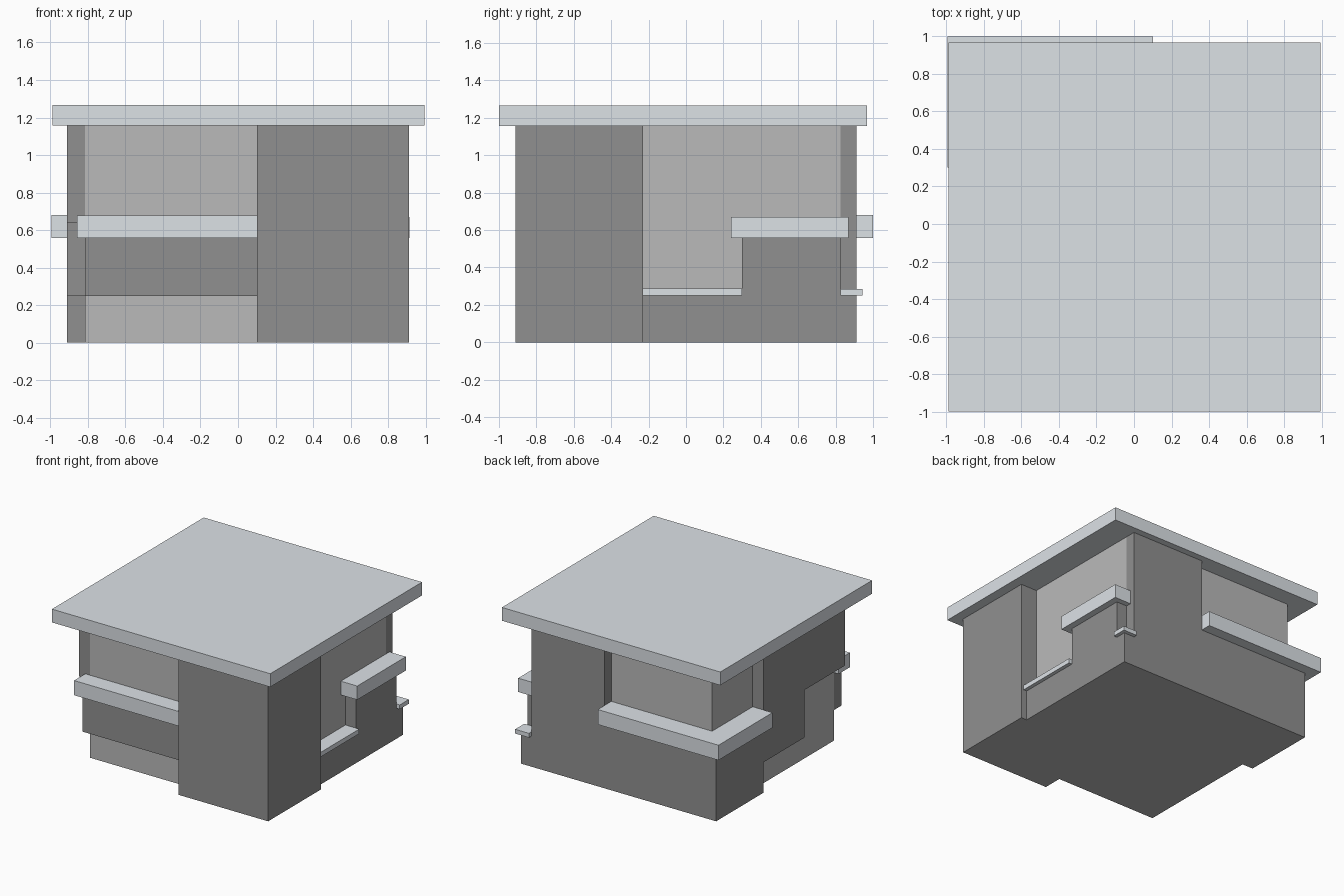
import bpy, bmesh

if "Cube" in bpy.data.objects:
    bpy.data.objects.remove(bpy.data.objects["Cube"])


def material(name, rgb):
    m = bpy.data.materials.new(name)
    m.diffuse_color = (*rgb, 1)
    m.use_nodes = True
    m.node_tree.nodes["Principled BSDF"].inputs["Base Color"].default_value = m.diffuse_color
    return m


DARK = material("dark_grey_wall", (0.28, 0.28, 0.28))
LIGHT = material("light_grey_wall", (0.49, 0.49, 0.49))
TRIM = material("pale_blue_grey_trim", (0.72, 0.76, 0.795))


def prism(name, mat, pts, lo, hi, axis="z"):
    """Extrude a 2D outline: (x, y) along z, or (y, z) along x."""
    put = (lambda a, b, h: (a, b, h)) if axis == "z" else (lambda a, b, h: (h, a, b))
    bm = bmesh.new()
    face = bm.faces.new([bm.verts.new(put(a, b, lo)) for a, b in pts])
    top = bmesh.ops.extrude_face_region(bm, geom=[face], use_keep_orig=True)
    verts = [g for g in top["geom"] if isinstance(g, bmesh.types.BMVert)]
    bmesh.ops.translate(bm, verts=verts, vec=put(0, 0, hi - lo))
    bmesh.ops.recalc_face_normals(bm, faces=bm.faces[:])
    mesh = bpy.data.meshes.new(name)
    bm.to_mesh(mesh)
    bm.free()
    mesh.materials.append(mat)
    # Wall undersides on the ground are light grey
    if mat is DARK:
        mesh.materials.append(LIGHT)
        for p in mesh.polygons:
            if p.normal.z < -0.5 and p.center.z < 0.01:
                p.material_index = 1
    obj = bpy.data.objects.new(name, mesh)
    bpy.context.collection.objects.link(obj)
    return obj


def box(name, mat, x, y, z):
    pts = [(x[0], y[0]), (x[1], y[0]), (x[1], y[1]), (x[0], y[1])]
    return prism(name, mat, pts, *z)


# Main reference planes
E = 0.912                      # outer wall face
L, R = -0.815, 0.765           # core sides
F, B = -0.755, 0.825           # core front and back
TOP, SILL, BASE = 1.157, 0.557, 0.25

# Light core
box("core_walls", LIGHT, (L, R), (F, B), (0, TOP))

# Flat roof slab
box("roof_slab", TRIM, (-0.988, 0.993), (-1.0, 0.967), (TOP, 1.266))

# Full-height corner block at the front right
prism("front_corner_block", DARK,
      [(0.1, -E), (E, -E), (E, -0.23), (R, -0.23), (R, F), (0.1, F)], 0, TOP)

# Full-height wall at the back right
box("back_wall", DARK, (0.1, R), (B, E), (0, TOP))

# Low wall wrapping the back left corner, with its ledge
prism("back_low_wall", DARK,
      [(0.1, E), (-E, E), (-E, 0.3), (L, 0.3), (L, B), (0.1, B)], 0, SILL)
prism("back_ledge", TRIM,
      [(0.1, 1.0), (-0.995, 1.0), (-0.995, 0.3), (L, 0.3), (L, B), (0.1, B)], SILL, 0.68)

# Stepped hanging wall on the left side
prism("left_hanging_wall", DARK,
      [(0.3, BASE), (0.3, TOP), (F, TOP), (F, 0.64), (-0.23, 0.64), (-0.23, BASE)],
      -E, L, axis="x")

# Stepped plinth on the right side
prism("right_plinth", DARK,
      [(-0.23, 0), (E, 0), (E, BASE), (B, BASE), (B, SILL),
       (0.3, SILL), (0.3, BASE), (-0.23, BASE)], R, 0.86, axis="x")

# Ledge and thin sills on the right side
box("right_ledge", TRIM, (R, 0.914), (0.24, 0.87), (SILL, 0.67))
box("right_sill", TRIM, (R, 0.89), (-0.23, 0.3), (BASE, 0.288))
box("corner_sill", TRIM, (R, 0.89), (B, 0.943), (BASE, 0.285))

# Projecting band and ledge on the front
box("front_band", DARK, (L, 0.1), (-0.85, F), (BASE, SILL))
box("front_ledge", TRIM, (-0.857, 0.1), (-0.9, F), (SILL, 0.677))
